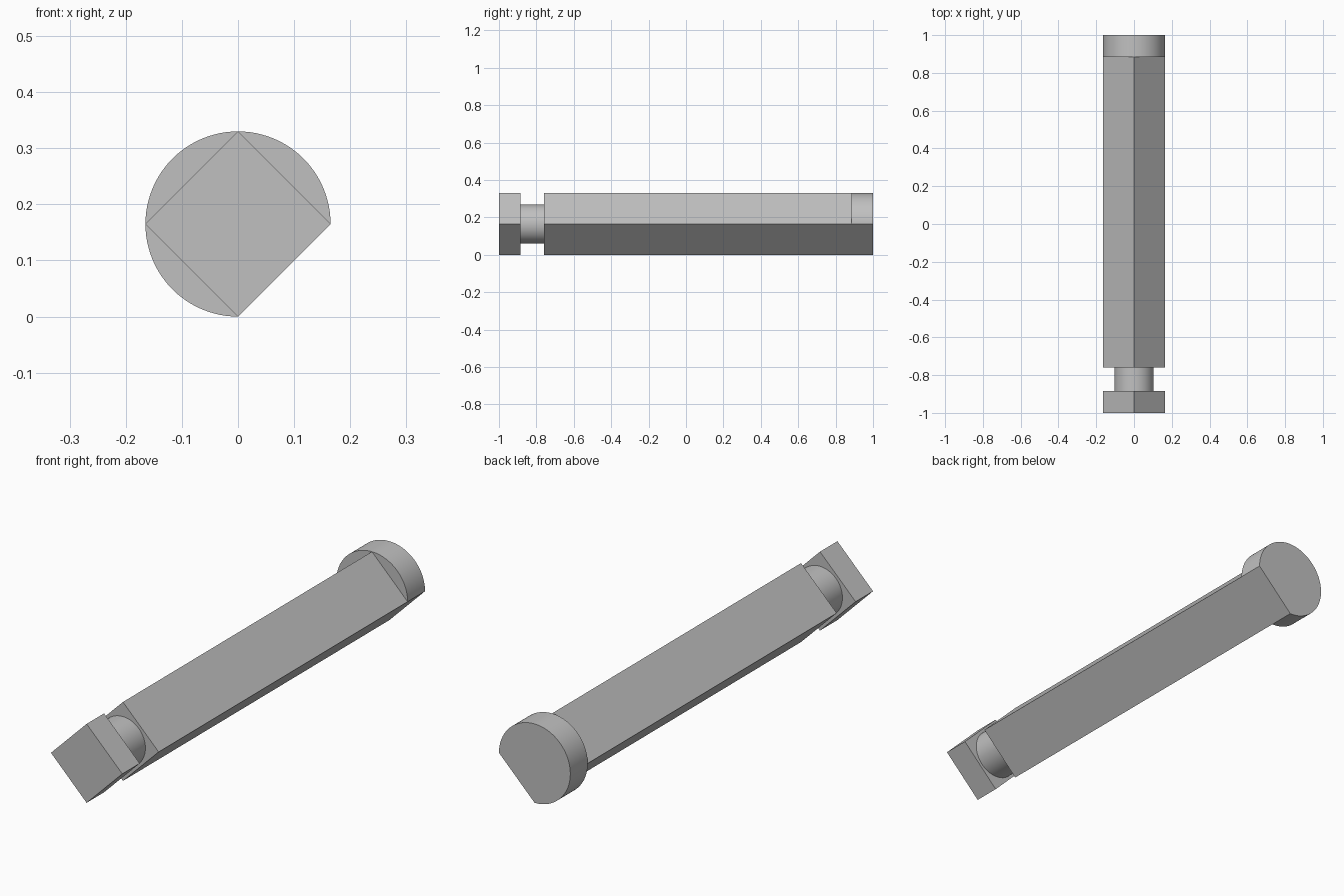
import bpy
import bmesh
from math import cos, sin, pi, radians

cube = bpy.data.objects.get("Cube")
if cube:
    bpy.data.objects.remove(cube, do_unlink=True)

R = 0.165          # outer radius of head and square bar
NECK_R = 0.104
TIP, GROOVE_A, GROOVE_B, HEAD, END = -1.0, -0.885, -0.76, 0.885, 1.0

steel = bpy.data.materials.new("plain grey")
steel.use_nodes = True
grey = (0.53, 0.53, 0.53, 1)
steel.diffuse_color = grey
steel.node_tree.nodes["Principled BSDF"].inputs["Base Color"].default_value = grey


def arc(radius, start, sweep, steps, closed=False):
    """Points (x, z) along an arc around the pin axis."""
    count = steps if closed else steps + 1
    angles = [start + sweep * i / steps for i in range(count)]
    return [(radius * cos(a), R + radius * sin(a)) for a in angles]


def extrude_part(name, profile, y0, y1, front=True, back=True):
    """Extrude an x-z profile along y, with optional end caps."""
    bm = bmesh.new()
    rings = [[bm.verts.new((x, y, z)) for x, z in profile] for y in (y0, y1)]
    n = len(profile)
    for i in range(n):
        j = (i + 1) % n
        bm.faces.new((rings[0][i], rings[0][j], rings[1][j], rings[1][i]))
    if front:
        bm.faces.new(rings[0])
    if back:
        bm.faces.new(rings[1][::-1])
    bm.normal_update()
    mesh = bpy.data.meshes.new(name)
    bm.to_mesh(mesh)
    bm.free()
    mesh.materials.append(steel)
    obj = bpy.data.objects.new(name, mesh)
    bpy.context.collection.objects.link(obj)
    # smooth only the curved sides
    bpy.ops.object.select_all(action='DESELECT')
    obj.select_set(True)
    bpy.context.view_layer.objects.active = obj
    bpy.ops.object.shade_smooth_by_angle(angle=radians(30))
    return obj


square = arc(R, 0, 2 * pi, 4, closed=True)
round_neck = arc(NECK_R, 0, 2 * pi, 64, closed=True)
flatted_disc = arc(R, 0, 1.5 * pi, 72)   # closing edge is the flat

# Square tip, retaining groove, square bar and flatted head
extrude_part("square_tip", square, TIP, GROOVE_A)
extrude_part("groove_neck", round_neck, GROOVE_A, GROOVE_B, front=False, back=False)
extrude_part("square_bar", square, GROOVE_B, HEAD, back=False)
extrude_part("flatted_head", flatted_disc, HEAD, END)
